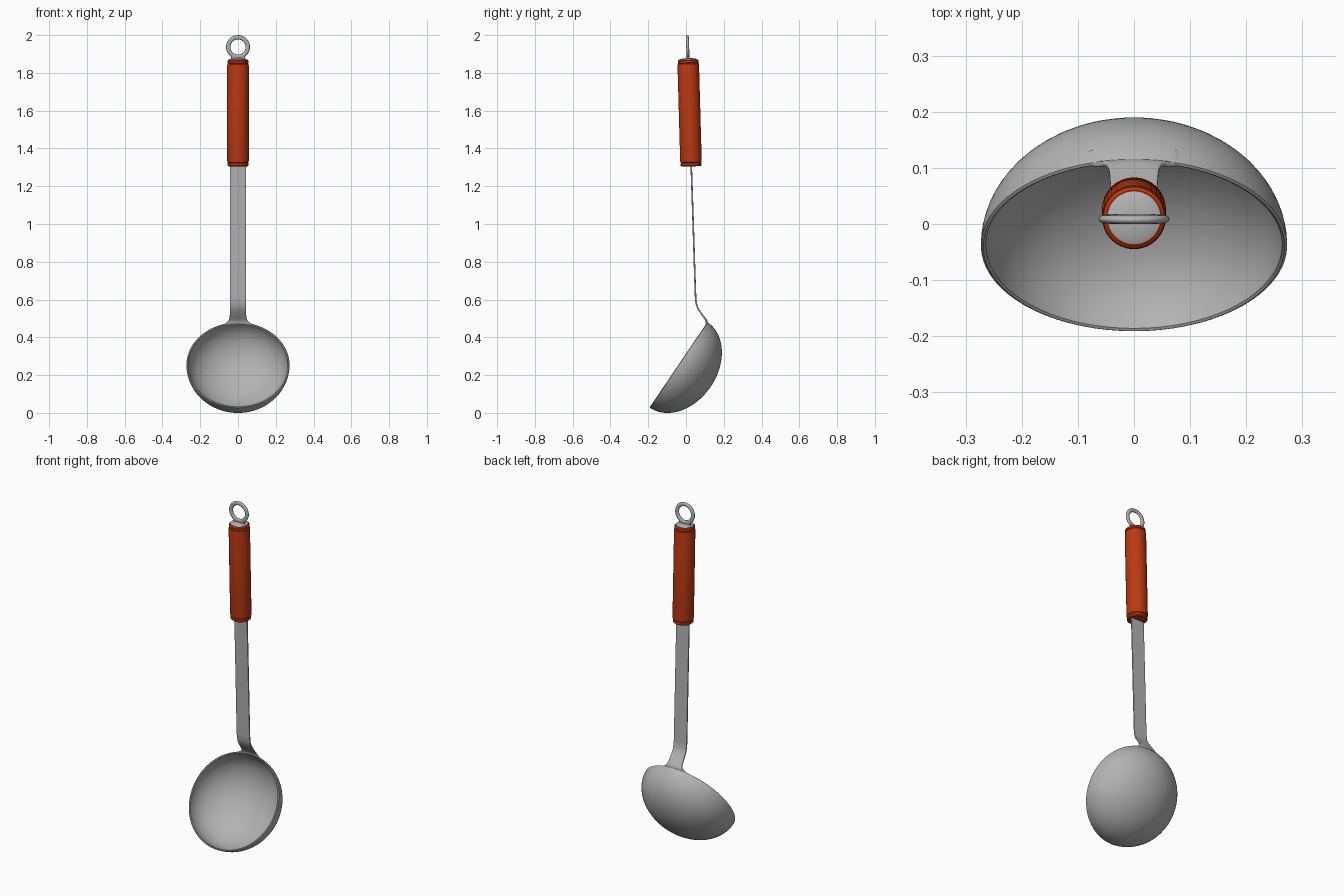
import bpy, bmesh, math
from mathutils import Matrix, Vector

if "Cube" in bpy.data.objects:
    bpy.data.objects.remove(bpy.data.objects["Cube"])


def material(name, rgb, rough):
    m = bpy.data.materials.new(name)
    m.use_nodes = True
    m.diffuse_color = (*rgb, 1)
    bsdf = m.node_tree.nodes["Principled BSDF"]
    bsdf.inputs["Base Color"].default_value = (*rgb, 1)
    bsdf.inputs["Roughness"].default_value = rough
    return m


steel = material("brushed steel", (0.45, 0.45, 0.45), 0.4)
orange = material("burnt orange", (0.5, 0.04, 0.006), 0.5)


def finish(bm, name, mat):
    bmesh.ops.recalc_face_normals(bm, faces=bm.faces)
    mesh = bpy.data.meshes.new(name)
    bm.to_mesh(mesh)
    bm.free()
    obj = bpy.data.objects.new(name, mesh)
    bpy.context.collection.objects.link(obj)
    mesh.materials.append(mat)
    smooth(obj)
    return obj


def smooth(obj):
    bpy.ops.object.select_all(action="DESELECT")
    obj.select_set(True)
    bpy.context.view_layer.objects.active = obj
    bpy.ops.object.shade_smooth_by_angle(angle=math.radians(35))


def lathe(name, profile, origin, tilt, mat, sides):
    """Revolve (radius, height) points about an axis leaning by tilt around x."""
    bm = bmesh.new()
    verts = [bm.verts.new((r, 0, h)) for r, h in profile]
    edges = [bm.edges.new(pair) for pair in zip(verts, verts[1:])]
    bmesh.ops.spin(bm, geom=verts + edges, axis=(0, 0, 1), cent=(0, 0, 0),
                   angle=math.tau, steps=sides)
    bmesh.ops.remove_doubles(bm, verts=bm.verts, dist=0.0002)
    bm.transform(Matrix.Translation(origin) @ Matrix.Rotation(tilt, 4, "X"))
    return finish(bm, name, mat)


def catmull(points, steps):
    pts = [Vector(p) for p in points]
    pts = [pts[0]] + pts + [pts[-1]]
    out = []
    for a, b, c, d in zip(pts, pts[1:], pts[2:], pts[3:]):
        for i in range(steps):
            t = i / steps
            out.append(0.5 * (2 * b + (c - a) * t + (2 * a - 5 * b + 4 * c - d) * t * t
                              + (3 * b - a - 3 * c + d) * t ** 3))
    return out + [pts[-1]]


def strip(name, stations, thickness, mat, steps=6, columns=12):
    """Flat bar through (y, z, half width, how far it wraps to the rim curve)."""
    bm = bmesh.new()
    rows = []
    for y, z, half, wrap in catmull(stations, steps):
        row = []
        for i in range(columns + 1):
            x = half * (2 * i / columns - 1)
            drop = wrap * (RADIUS - math.sqrt(RADIUS ** 2 - x * x))
            row.append(bm.verts.new((x, y - drop * math.cos(TILT),
                                     z - drop * math.sin(TILT))))
        rows.append(row)
    for r, s in zip(rows, rows[1:]):
        for i in range(columns):
            bm.faces.new((r[i], r[i + 1], s[i + 1], s[i]))
    obj = finish(bm, name, mat)
    solid = obj.modifiers.new("thickness", "SOLIDIFY")
    solid.thickness = thickness
    solid.offset = 0
    bevel = obj.modifiers.new("soft edges", "BEVEL")
    bevel.width = thickness * 0.3
    bevel.segments = 2
    bevel.limit_method = "ANGLE"
    bevel.angle_limit = math.radians(50)
    return obj


# Bowl: thin half ellipsoid with its mouth leaning forward
RADIUS, DEPTH, WALL = 0.273, 0.204, 0.009
TILT = math.radians(55.9)
CENTER = Vector((0, -0.038, 0.253))
quarter = [i / 24 * math.pi / 2 for i in range(25)]
outer = [(RADIUS * math.sin(a), -DEPTH * math.cos(a)) for a in quarter]
inner = [((RADIUS - WALL) * math.sin(a), -(DEPTH - WALL) * math.cos(a))
         for a in reversed(quarter)]
rim = [(RADIUS - WALL / 2, WALL * 0.3)]
lathe("bowl", outer + rim + inner, CENTER, TILT, steel, 72)


# Shaft: flat bar that bends and flares into the bowl wall
def wall_point(depth):
    r = (RADIUS - WALL / 2) * math.sqrt(1 - (depth / DEPTH) ** 2)
    return (CENTER.y + r * math.cos(TILT) + depth * math.sin(TILT),
            CENTER.z + r * math.sin(TILT) - depth * math.cos(TILT))


strip("shaft", [
    (0.026, 1.36, 0.042, 0), (0.038, 1.0, 0.042, 0), (0.049, 0.66, 0.042, 0),
    (0.053, 0.59, 0.042, 0), (0.063, 0.555, 0.042, 0), (0.083, 0.523, 0.043, 0),
    (0.101, 0.499, 0.046, 0.3), (0.109, 0.486, 0.055, 0.8),
    (*wall_point(0), 0.078, 1), (*wall_point(0.012), 0.08, 1),
    (*wall_point(0.03), 0.08, 1)], 0.0085, steel)

# Grip: round handle with a grooved collar near each end
LENGTH, GRIP = 0.565, 0.057
LEAN = 0.028
BASE = Vector((0, 0.027, 1.305))
lower = [(0, 0), (GRIP - 0.008, 0), (GRIP - 0.002, 0.005), (GRIP - 0.002, 0.016),
         (GRIP - 0.005, 0.019), (GRIP - 0.001, 0.023), (GRIP, 0.03)]
upper = [(r, LENGTH - h) for r, h in reversed(lower)]
lathe("grip", lower + upper, BASE, LEAN, orange, 32)

# End cap: shallow dome set in the top of the grip
lathe("end_cap", [(0.047, LENGTH - 0.01), (0.047, LENGTH + 0.002),
                  (0.04, LENGTH + 0.005), (0.02, LENGTH + 0.008),
                  (0, LENGTH + 0.009)], BASE, LEAN, steel, 32)

# Hanging ring and the tab that holds it
strip("ring_tab", [(0.012, 1.86, 0.036, 0), (0.011, 1.88, 0.036, 0),
                   (0.011, 1.893, 0.034, 0)], 0.012, steel, steps=3)
bpy.ops.mesh.primitive_torus_add(major_radius=0.0515, minor_radius=0.0115,
                                 major_segments=40, minor_segments=12,
                                 location=(0, 0.009, 1.937),
                                 rotation=(math.pi / 2 + LEAN, 0, 0))
ring = bpy.context.object
ring.name = "hanging_ring"
ring.scale.z = 0.68
ring.data.materials.append(steel)
smooth(ring)
